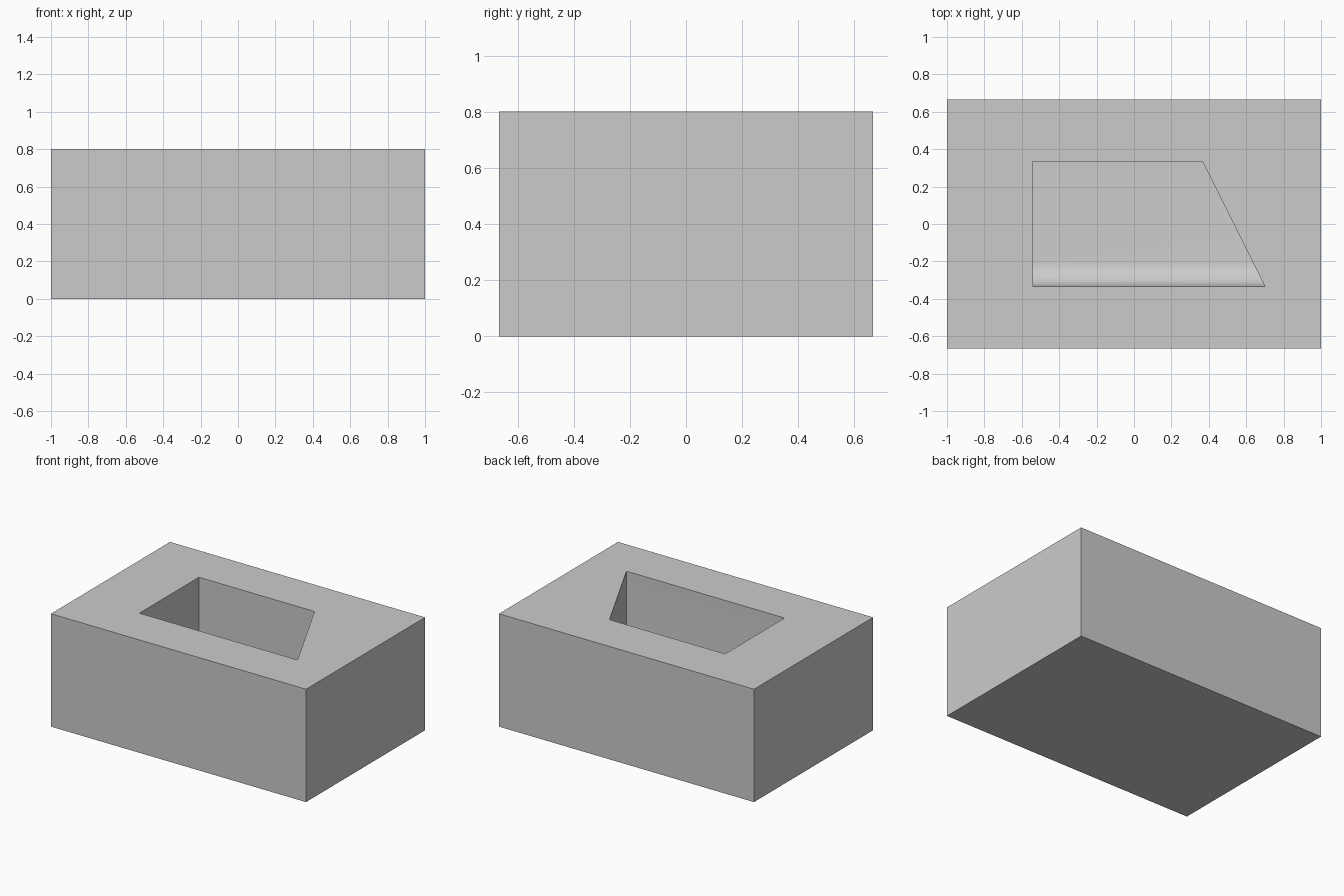
import bpy, bmesh, math

cube = bpy.data.objects.get("Cube")
if cube:
    bpy.data.objects.remove(cube, do_unlink=True)

W, D, H = 2.0, 1.333, 0.8            # block size
LEFT, FRONT, BACK = -0.54, -0.333, 0.333
FLOOR, FILLET, STEPS = 0.2, 0.133, 12

grey = bpy.data.materials.new("plain_grey")
grey.use_nodes = True
colour = (0.6, 0.6, 0.6, 1)
grey.diffuse_color = colour
grey.node_tree.nodes["Principled BSDF"].inputs["Base Color"].default_value = colour


def add_object(name, bm):
    bmesh.ops.recalc_face_normals(bm, faces=bm.faces)
    mesh = bpy.data.meshes.new(name)
    bm.to_mesh(mesh)
    bm.free()
    mesh.materials.append(grey)
    obj = bpy.data.objects.new(name, mesh)
    bpy.context.collection.objects.link(obj)
    return obj


# Solid block
bm = bmesh.new()
bmesh.ops.create_cube(bm, size=1)
for v in bm.verts:
    v.co = (v.co.x * W, v.co.y * D, (v.co.z + 0.5) * H)
block = add_object("pocketed_block", bm)

# Pocket cutter: side profile with a rounded front floor edge
profile = [(FRONT, H + 0.1), (BACK, H + 0.1), (BACK, FLOOR)]
for i in range(STEPS + 1):
    a = math.pi / 2 * i / STEPS
    profile.append((FRONT + FILLET * (1 - math.sin(a)), FLOOR + FILLET * (1 - math.cos(a))))


def slanted_end(y):
    return 0.7 - 0.5 * (y - FRONT)


bm = bmesh.new()
near = [bm.verts.new((LEFT, y, z)) for y, z in profile]
far = [bm.verts.new((slanted_end(y), y, z)) for y, z in profile]
bm.faces.new(near)
bm.faces.new(far)
for i in range(len(profile)):
    j = (i + 1) % len(profile)
    bm.faces.new((near[i], near[j], far[j], far[i]))
cutter = add_object("pocket_cutter", bm)
cutter.hide_render = True

# Cut the pocket, then drop the cutter
cut = block.modifiers.new("pocket", "BOOLEAN")
cut.operation = "DIFFERENCE"
cut.solver = "EXACT"
cut.object = cutter
bpy.ops.object.select_all(action="DESELECT")
block.select_set(True)
bpy.context.view_layer.objects.active = block
bpy.ops.object.modifier_apply(modifier=cut.name)
bpy.data.objects.remove(cutter, do_unlink=True)
bpy.ops.object.shade_smooth_by_angle(angle=math.radians(30))
